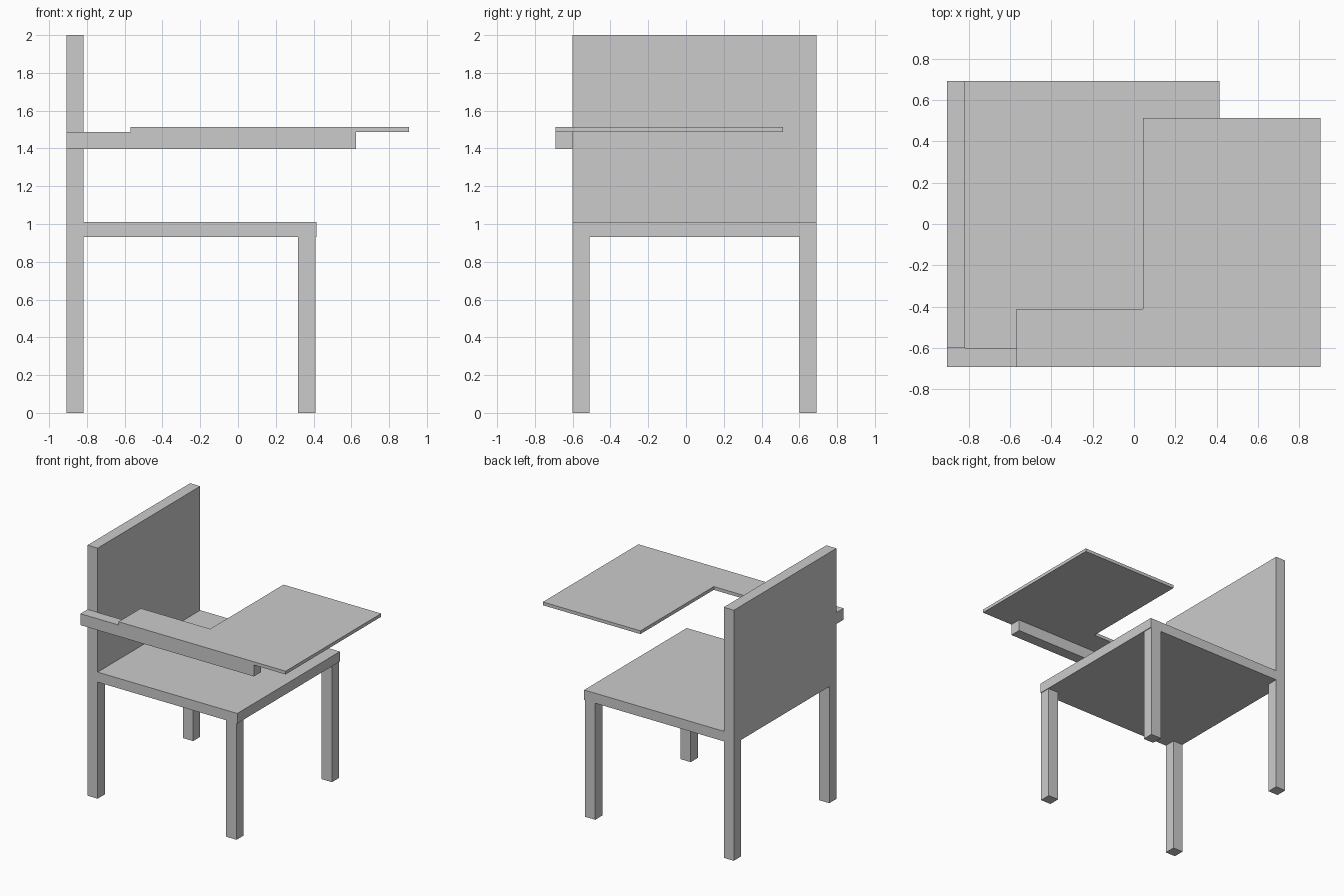
import bpy
import bmesh

if "Cube" in bpy.data.objects:
    bpy.data.objects.remove(bpy.data.objects["Cube"])


def prism(name, outline, z0, z1):
    """Extrude a counter-clockwise xy outline from z0 to z1."""
    bm = bmesh.new()
    face = bm.faces.new([bm.verts.new((x, y, z0)) for x, y in outline])
    top = bmesh.ops.extrude_face_region(bm, geom=[face])["geom"]
    verts = [v for v in top if isinstance(v, bmesh.types.BMVert)]
    bmesh.ops.translate(bm, verts=verts, vec=(0, 0, z1 - z0))
    bmesh.ops.recalc_face_normals(bm, faces=bm.faces)
    mesh = bpy.data.meshes.new(name)
    bm.to_mesh(mesh)
    bm.free()
    obj = bpy.data.objects.new(name, mesh)
    bpy.context.collection.objects.link(obj)
    return obj


def box(name, x0, x1, y0, y1, z0, z1):
    return prism(name, [(x0, y0), (x1, y0), (x1, y1), (x0, y1)], z0, z1)


BACK, BACK_FRONT = -0.907, -0.818     # backrest thickness in x
RIGHT, LEFT = -0.602, 0.692           # chair width in y
SEAT_LOW, SEAT_TOP = 0.93, 1.01
LEG = 0.09

# Backrest and seat
box("backrest", BACK, BACK_FRONT, RIGHT, LEFT, SEAT_LOW, 2.0)
box("seat", BACK_FRONT, 0.415, RIGHT, LEFT, SEAT_LOW, SEAT_TOP)

# Four legs
for row, x0, x1 in (("back", BACK, BACK_FRONT), ("front", 0.317, 0.409)):
    for side, y0 in (("right", RIGHT), ("left", LEFT - LEG)):
        box(f"{row}_{side}_leg", x0, x1, y0, y0 + LEG, 0.0, SEAT_LOW)

# Arm rail fixed to the side of the backrest
box("arm_rail", BACK, 0.625, -0.692, RIGHT, 1.396, 1.487)

# L-shaped writing tablet on the rail
prism("writing_tablet",
      [(-0.57, -0.692), (0.905, -0.692), (0.905, 0.513),
       (0.043, 0.513), (0.043, -0.412), (-0.57, -0.412)],
      1.487, 1.513)
